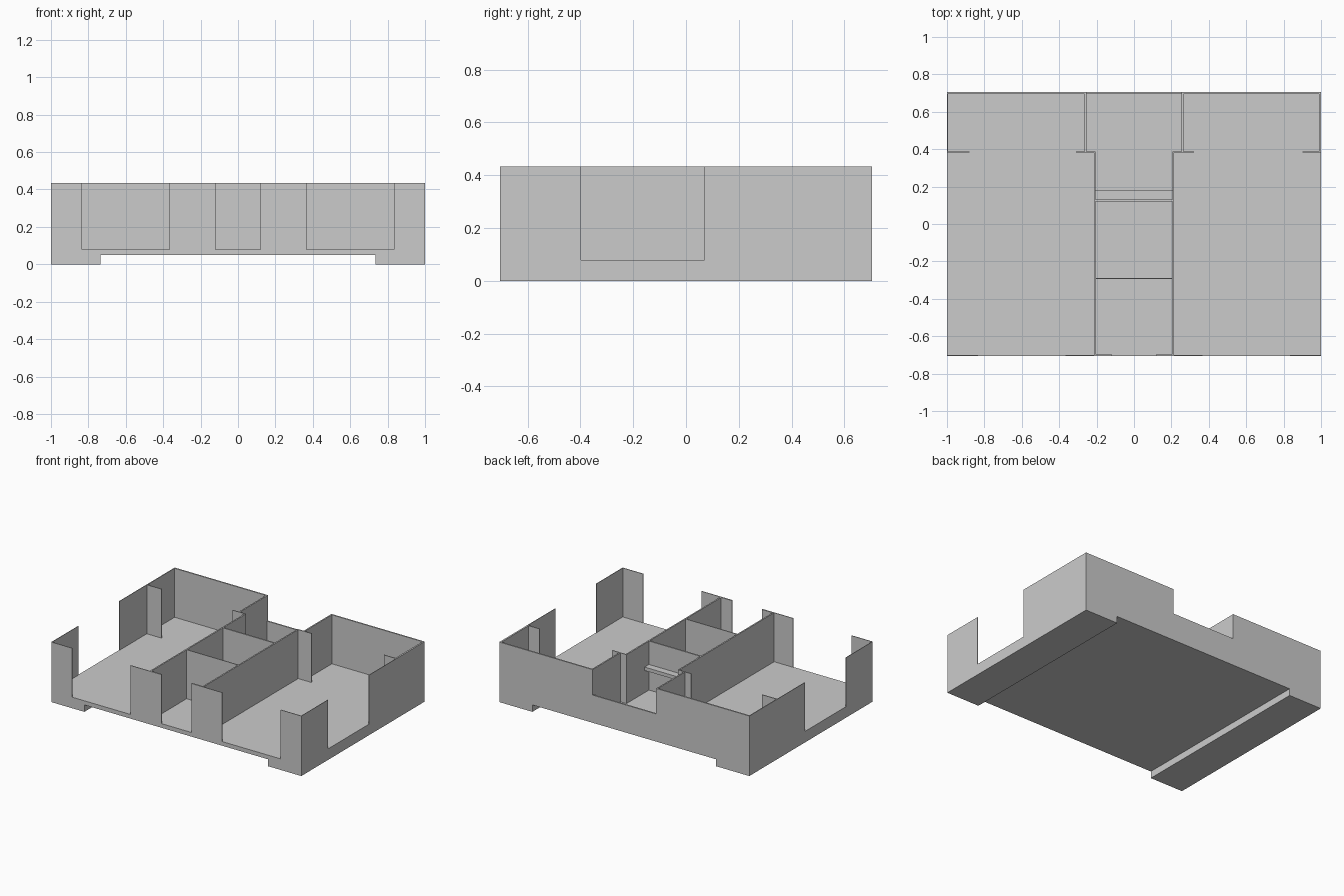
import bpy, bmesh

if "Cube" in bpy.data.objects:
    bpy.data.objects.remove(bpy.data.objects["Cube"])

HX, HY = 1.0, 0.705      # half footprint
FLOOR, TOP = 0.08, 0.434  # floor level and wall height


def box(name, x0, x1, y0, y1, z0=FLOOR, z1=TOP):
    bm = bmesh.new()
    bmesh.ops.create_cube(bm, size=1)
    for v in bm.verts:
        v.co = ((x0, x1)[v.co.x > 0], (y0, y1)[v.co.y > 0], (z0, z1)[v.co.z > 0])
    mesh = bpy.data.meshes.new(name)
    bm.to_mesh(mesh)
    bm.free()
    obj = bpy.data.objects.new(name, mesh)
    bpy.context.collection.objects.link(obj)
    return obj


def pair(name, x0, x1, y0, y1):
    # Same wall on the right and mirrored on the left
    box(name + "_right", x0, x1, y0, y1)
    box(name + "_left", -x1, -x0, y0, y1)


# Floor slab with a shallow channel underneath, running front to back
profile = [(-HX, 0), (-0.735, 0), (-0.735, 0.05), (0.735, 0.05),
           (0.735, 0), (HX, 0), (HX, FLOOR), (-HX, FLOOR)]
bm = bmesh.new()
face = bm.faces.new([bm.verts.new((x, -HY, z)) for x, z in profile])
ext = bmesh.ops.extrude_face_region(bm, geom=[face])
bmesh.ops.translate(bm, vec=(0, 2 * HY, 0),
                    verts=[g for g in ext["geom"] if isinstance(g, bmesh.types.BMVert)])
bmesh.ops.recalc_face_normals(bm, faces=bm.faces)
mesh = bpy.data.meshes.new("floor_slab")
bm.to_mesh(mesh)
bm.free()
bpy.context.collection.objects.link(bpy.data.objects.new("floor_slab", mesh))

# Front piers between the three openings
pair("front_corner_pier", 0.835, HX, -HY, -HY + 0.005)
pair("front_inner_pier", 0.205, 0.367, -HY, -HY + 0.005)
pair("front_door_pier", 0.12, 0.215, -HY, -HY + 0.01)

# Side walls either side of the wide side openings
pair("side_wall_front", HX - 0.004, HX, -HY, -0.398)
pair("side_wall_middle", HX - 0.004, HX, 0.07, 0.385)
box("side_wall_back_right", HX - 0.012, HX, 0.385, HY)
box("side_wall_back_left", -HX, -HX + 0.006, 0.385, HY)

# Back wall, lower in the middle
pair("back_wall", 0.255, HX, HY - 0.01, HY)
box("back_wall_low", -0.255, 0.255, HY - 0.01, HY, FLOOR, 0.25)

# Partitions along the central hall and the narrow back walls
pair("hall_wall", 0.205, 0.215, -HY, 0.385)
pair("back_partition", 0.254, 0.264, 0.385, HY)

# Short returns in line with the rear rooms
box("return_inner_left", -0.31, -0.205, 0.381, 0.387)
box("return_inner_right", 0.205, 0.32, 0.381, 0.387)
box("return_outer_left", -HX, -0.88, 0.381, 0.387)
box("return_outer_right", 0.90, HX, 0.381, 0.387)

# Cross walls in the hall and the shelf on the rear one
box("cross_wall_front", -0.205, 0.205, -0.294, -0.288)
box("cross_wall_back", -0.205, 0.205, 0.12, 0.13)
box("shelf", -0.205, 0.205, 0.13, 0.18, 0.24, 0.265)
